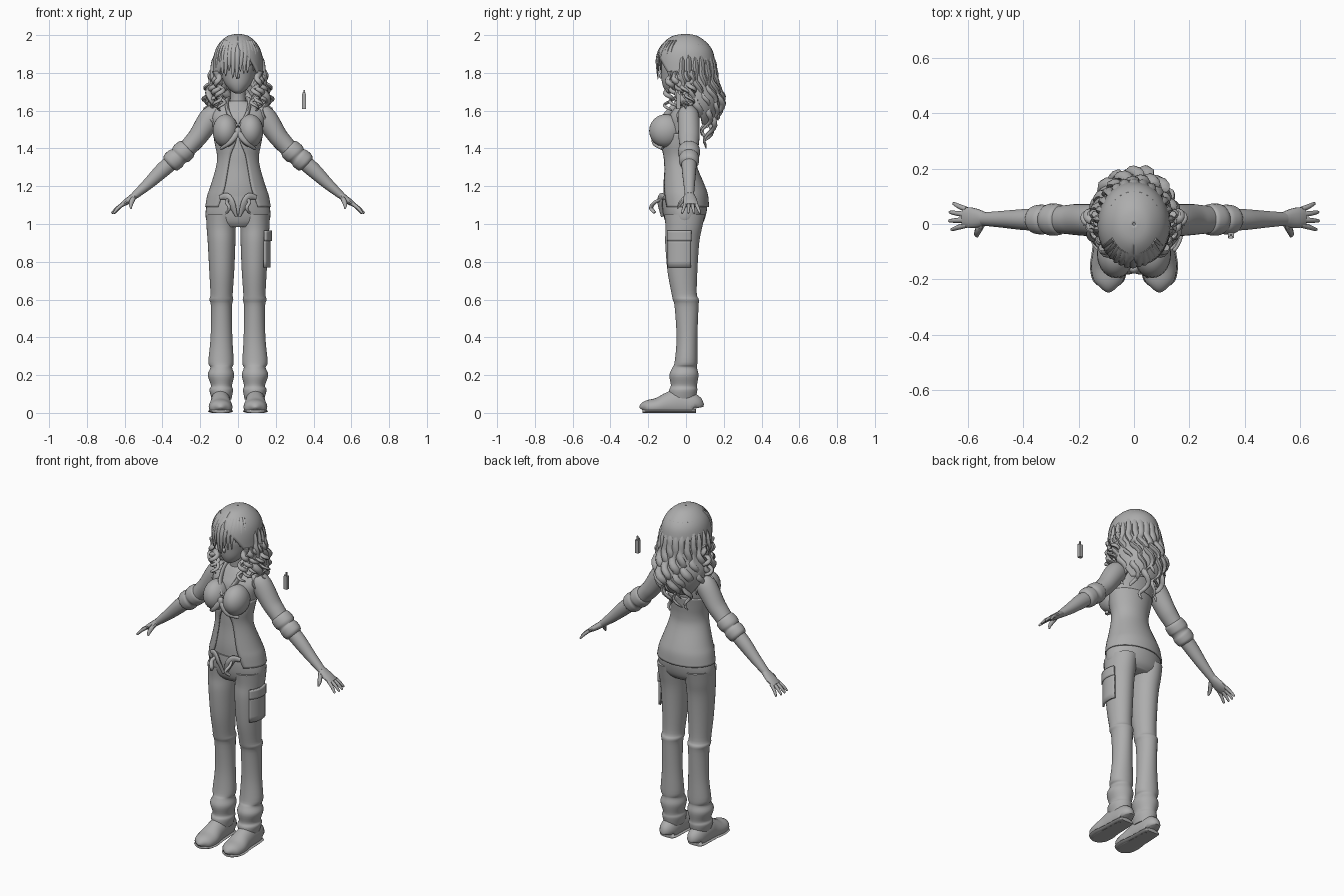
import bpy, bmesh, math
from mathutils import Vector

grey = bpy.data.materials.new("plain_grey")
grey.diffuse_color = (0.42, 0.42, 0.42, 1)


def spline(rows, sub):
    """Catmull-Rom interpolation of equal-length tuples."""
    out = []
    for i in range(len(rows) - 1):
        p0, p1, p2, p3 = (rows[max(i - 1, 0)], rows[i], rows[i + 1],
                          rows[min(i + 2, len(rows) - 1)])
        for k in range(sub):
            t = k / sub
            out.append([0.5 * (2 * b + (c - a) * t + (2 * a - 5 * b + 4 * c - d) * t * t
                               + (3 * b - a - 3 * c + d) * t ** 3)
                        for a, b, c, d in zip(p0, p1, p2, p3)])
    return out + [list(rows[-1])]


def skin(name, rings, closed=True, thick=0):
    """Bridge rings of points into a surface; thick makes an open shell."""
    bm = bmesh.new()
    vs = [[bm.verts.new(p) for p in r] for r in rings]
    n = len(rings[0])
    for a, b in zip(vs, vs[1:]):
        for i in range(n if closed else n - 1):
            j = (i + 1) % n
            bm.faces.new((a[i], a[j], b[j], b[i]))
    if closed and not thick:
        bm.faces.new(vs[0])
        bm.faces.new(vs[-1])
    bmesh.ops.remove_doubles(bm, verts=bm.verts, dist=1e-5)
    bmesh.ops.recalc_face_normals(bm, faces=bm.faces)
    me = bpy.data.meshes.new(name)
    bm.to_mesh(me)
    bm.free()
    ob = bpy.data.objects.new(name, me)
    bpy.context.collection.objects.link(ob)
    me.materials.append(grey)
    if thick:
        m = ob.modifiers.new("thickness", 'SOLIDIFY')
        m.thickness, m.offset = thick, 0
    return ob


def R(z, x0, x1, yf, yb, gap=0):
    """Level ring from its x and y limits, with a front opening in degrees."""
    return ((x0 + x1) / 2, (yf + yb) / 2, z, (x1 - x0) / 2, (yb - yf) / 2, gap - 90, 270 - gap)


def loft(name, rows, s=1, thick=0, n=36, sub=4):
    rings = []
    for cx, cy, z, rx, ry, a0, a1 in spline(rows, sub):
        cnt = n + 1 if thick else n
        ang = [math.radians(a0 + (a1 - a0) * i / n) for i in range(cnt)]
        rings.append([(s * (cx + rx * math.cos(a)), cy + ry * math.sin(a), z) for a in ang])
    return skin(name, rings, closed=not thick, thick=thick)


def tube(name, rows, s=1, n=14, sub=4, ref=(0, 1, 0), floor=None):
    """Sweep along rows of (x, y, z, radius, radius towards ref)."""
    rows = spline(rows, sub) if sub > 1 else rows
    pts = [Vector((s * r[0], r[1], r[2])) for r in rows]
    b, rings = Vector(ref), []
    for i, r in enumerate(rows):
        t = (pts[min(i + 1, len(pts) - 1)] - pts[max(i - 1, 0)]).normalized()
        b = (b - t * b.dot(t)).normalized()
        a = b.cross(t)
        ring = []
        for k in range(n):
            w = 2 * math.pi * k / n
            p = pts[i] + a * (r[3] * math.cos(w)) + b * (r[4] * math.sin(w))
            if floor is not None:
                p.z = max(p.z, floor)
            ring.append(p)
        rings.append(ring)
    return skin(name, rings)


def ball(name, c, r):
    rows = []
    for i in range(13):
        a = math.pi * (i + 0.05) / 12.1
        w = math.sin(a)
        rows.append((c[0], c[1], c[2] - r[2] * math.cos(a), r[0] * w, r[1] * w, -90, 270))
    return loft(name, rows, sub=1, n=28)


def lerp(table, z):
    """Look up (z, value) pairs listed from high to low."""
    for (z0, v0), (z1, v1) in zip(table, table[1:]):
        if z >= z1:
            return v0 + (v1 - v0) * min(max((z - z0) / (z1 - z0), 0), 1)
    return table[-1][1]


# Body: head, neck and torso
loft("head", [R(1.692, -.015, .015, -.092, -.05), R(1.705, -.038, .038, -.11, -.01),
              R(1.74, -.068, .068, -.125, .03), R(1.79, -.09, .09, -.132, .08),
              R(1.85, -.1, .1, -.136, .1), R(1.92, -.085, .085, -.11, .1)])
tube("nose", [(0, -.12, 1.80, .006, .004), (0, -.132, 1.785, .009, .012), (0, -.13, 1.77, .006, .004)], n=10)
loft("neck", [R(1.60, -.06, .06, -.05, .05), R(1.65, -.042, .042, -.045, .038),
              R(1.75, -.04, .04, -.055, .035)])
loft("torso", [R(1.12, -.14, .14, -.118, .09), R(1.2, -.13, .13, -.12, .08),
               R(1.3, -.1, .1, -.113, .045), R(1.36, -.1, .1, -.112, .042),
               R(1.42, -.115, .115, -.11, .052), R(1.5, -.132, .132, -.105, .065),
               R(1.56, -.145, .145, -.098, .07), R(1.6, -.135, .135, -.078, .065),
               R(1.63, -.095, .095, -.06, .052), R(1.652, -.05, .05, -.045, .04)])
# Open shirt front and hem
loft("shirt", [R(1.09, -.17, .17, -.125, .118, 38), R(1.15, -.159, .159, -.128, .113, 32),
               R(1.2, -.142, .142, -.127, .097, 29), R(1.3, -.113, .113, -.121, .056, 27),
               R(1.36, -.107, .107, -.122, .05, 22), R(1.42, -.118, .118, -.128, .056, 8),
               R(1.48, -.129, .129, -.12, .064, 0)], thick=.008)
for s in (1, -1):
    ball("bust", (s * .066, -.107, 1.493), (.068, .088, .088))
    tube("collar", [(.0, .05, 1.65, .012, .008), (.045, .03, 1.66, .014, .01),
                    (.06, -.03, 1.645, .018, .01), (.048, -.1, 1.58, .018, .01),
                    (.006, -.145, 1.515, .01, .008)], s)
    tube("shirt_tie", [(0, -.165, 1.49, .012, .01), (.02, -.172, 1.46, .016, .01),
                       (.05, -.165, 1.425, .012, .012), (.09, -.125, 1.4, .008, .01)], s)
ball("tie_knot", (0, -.163, 1.49), (.018, .016, .024))

# Trousers
loft("trouser_hips", [R(.985, -.12, .12, -.09, .07), R(1.01, -.162, .162, -.108, .092),
                      R(1.05, -.172, .172, -.12, .106), R(1.1, -.166, .166, -.126, .112),
                      R(1.145, -.152, .152, -.126, .1)])
leg = [R(1.05, .008, .168, -.115, .1), R(.98, .012, .166, -.108, .085), R(.9, .014, .16, -.11, .07),
       R(.75, .02, .152, -.098, .06), R(.63, .028, .146, -.076, .057), R(.6, .025, .151, -.07, .068),
       R(.56, .032, .143, -.06, .066), R(.4, .03, .145, -.05, .06), R(.27, .023, .157, -.06, .06),
       R(.24, .031, .146, -.072, .058), R(.2, .02, .16, -.088, .066), R(.145, .032, .143, -.08, .058),
       R(.12, .026, .151, -.09, .06), R(.07, .036, .138, -.088, .05)]
shoe = [(.052, .03, .06), (.04, .047, .1), (-.04, .053, .125), (-.09, .055, .11),
        (-.15, .063, .08), (-.2, .055, .068), (-.222, .035, .054), (-.23, .012, .035)]
for s in (1, -1):
    loft("trouser_leg", leg, s)
    tube("shoe", [(.092, y, h * .4, w, h * .6) for y, w, h in shoe], s, n=24, ref=(0, 0, 1), floor=0)
    tube("shoe_sole", [(.092, y, .009, w + .004, .012) for y, w, h in shoe], s, n=16,
         ref=(0, 0, 1), floor=0)
    # Open fly flaps and belt loops
    tube("fly_flap", [(.095, -.112, 1.14, .012, .01), (.06, -.13, 1.145, .02, .01),
                      (.035, -.138, 1.11, .022, .01), (.008, -.125, 1.04, .006, .008)], s)
    tube("belt_end", [(.05, -.13, 1.13, .009, .007), (.06, -.165, 1.115, .011, .008),
                      (.045, -.185, 1.085, .012, .008), (.06, -.165, 1.06, .009, .007)], s)
# Thigh pocket with flap, on one leg only
for name, z0, z1, o in (("thigh_pocket", .77, .93, .009), ("pocket_flap", .91, .965, .015)):
    loft(name, [(.087, -.02, z, .071 + o, .086 + o, -50, 28) for z in (z0, z1)], thick=.012, n=12)

# Arms
for s in (1, -1):
    tube("sleeve", [(.09, .012, 1.592, .04, .045), (.125, .012, 1.578, .058, .055),
                    (.155, .014, 1.548, .06, .058), (.21, .016, 1.466, .052, .056),
                    (.245, .016, 1.425, .049, .052), (.29, .016, 1.375, .044, .048)], s, n=24)
    tube("rolled_cuff", [(.262, .016, 1.405, .044, .046), (.272, .016, 1.396, .056, .056),
                         (.3, .016, 1.373, .058, .058), (.315, .016, 1.358, .05, .05),
                         (.33, .016, 1.346, .056, .054), (.355, .016, 1.325, .054, .051),
                         (.366, .016, 1.315, .04, .04)], s, n=24)
    tube("forearm", [(.33, .016, 1.346, .042, .042), (.4, .016, 1.285, .04, .038),
                     (.47, .017, 1.218, .031, .031), (.545, .018, 1.152, .02, .024)], s, n=18)
    tube("palm", [(.535, .018, 1.16, .019, .023), (.565, .02, 1.136, .018, .034),
                  (.595, .023, 1.115, .016, .038), (.618, .024, 1.1, .011, .034)], s)
    for k, length in enumerate((.86, 1.0, .97, .76)):
        y = -.004 + .019 * k
        dy = (k - 1.3) * .006
        tube("finger", [(.605, y, 1.108, .01, .01), (.605 + .034 * length, y + dy, 1.085, .009, .009),
                        (.605 + .06 * length, y + 2 * dy, 1.06, .006, .006),
                        (.605 + .064 * length, y + 2 * dy, 1.056, .002, .002)], s, n=8)
    tube("thumb", [(.55, .0, 1.142, .012, .014), (.562, -.022, 1.12, .013, .012),
                   (.568, -.037, 1.098, .01, .009), (.566, -.045, 1.082, .004, .004)], s, n=8)

# Hair cap, open around the face
loft("hair_cap", [R(2, -.004, .004, -.004, .004), R(1.99, -.05, .05, -.065, .055),
                  R(1.96, -.088, .088, -.11, .1), R(1.92, -.113, .113, -.138, .132, 4),
                  R(1.87, -.124, .124, -.15, .145, 30), R(1.8, -.128, .128, -.15, .15, 52),
                  R(1.73, -.138, .138, -.13, .16, 64), R(1.66, -.148, .148, -.12, .18, 82),
                  R(1.59, -.135, .135, -.1, .165, 105), R(1.53, -.11, .11, -.08, .13, 125)], thick=.014)
# Fringe strands
for i in range(13):
    u = -1 + i / 6
    end = 1.765 + .03 * abs(u) + (.035 if i % 3 == 1 else 0) + (.02 if u > .2 else 0)
    rows = []
    for k in range(9):
        z = 1.965 + (end - 1.965) * k / 8
        q = math.sqrt(max(0, 1 - (max(z - 1.85, 0) / .15) ** 2))
        a = u * 1.0
        w = .018 * (1 - k / 8) ** .6 + .001
        rows.append((.122 * q * math.sin(a) - .008 * k / 8, -.157 * q * math.cos(a) + .008 * (k / 8) ** 2,
                     z, w, w * .5))
    tube("fringe_strand", rows, n=8, sub=2)
# Wavy back locks
RX = [(1.95, .09), (1.85, .122), (1.75, .132), (1.65, .15), (1.55, .135), (1.4, .105)]
RY = [(1.95, .11), (1.85, .146), (1.75, .158), (1.65, .188), (1.55, .155), (1.4, .095)]
for i in range(15):
    a = math.radians(-98 + 14 * i)
    end = (1.40, 1.5, 1.44, 1.55)[i % 4] + .1 * abs(math.sin(a)) ** 3
    rows = []
    for k in range(33):
        t = k / 32
        z = 1.95 + (end - 1.95) * t
        grow = .02 * min(1, max(0, (1.82 - z) / .12))
        ph = z * 52 + i * 1.9
        side, out = grow * math.sin(ph), grow * .7 * math.cos(ph)
        w = lerp([(1, .007), (.6, .022), (.25, .022), (0, .012)], t) if t < 1 else .003
        rows.append(((lerp(RX, z) + out) * math.sin(a) + side * math.cos(a),
                     (lerp(RY, z) + out) * math.cos(a) - side * math.sin(a), z, w, w * .75))
    tube("back_lock", rows, n=8, sub=1)
# Side ringlets falling over the shoulders
for s in (1, -1):
    for j in range(5):
        x0, y0 = .112 + .006 * j, -.085 + .03 * j
        x1, y1 = .085 + .022 * j, -.095 + .028 * j
        end = 1.60 + .012 * (j % 3)
        rows = []
        for k in range(41):
            t = k / 40
            h = .021 * min(1, t * 2.2)
            w = .014 * (1 - t) ** .5 + .003
            rows.append((x0 + (x1 - x0) * t + h * math.cos(t * 20 + j), y0 + (y1 - y0) * t + h * math.sin(t * 20 + j),
                         1.81 + (end - 1.81) * t, w, w * .8))
        tube("side_ringlet", rows, s, n=8, sub=1)

# Small floating lighter: case, lid hinge and striker
def box(name, x, y, z, w, d, h):
    skin(name, [[(x + i * w / 2, y + j * d / 2, zz) for i, j in ((-1, -1), (1, -1), (1, 1), (-1, 1))]
                for zz in (z, z + h)])
box("lighter_case", .35, -.04, 1.61, .022, .02, .078)
box("lighter_valve", .35, -.04, 1.688, .008, .008, .022)
box("lighter_striker", .35, -.048, 1.688, .016, .008, .008)

bpy.ops.object.select_all(action='SELECT')
bpy.context.view_layer.objects.active = bpy.context.scene.objects[0]
bpy.ops.object.shade_smooth_by_angle(angle=math.radians(45))
